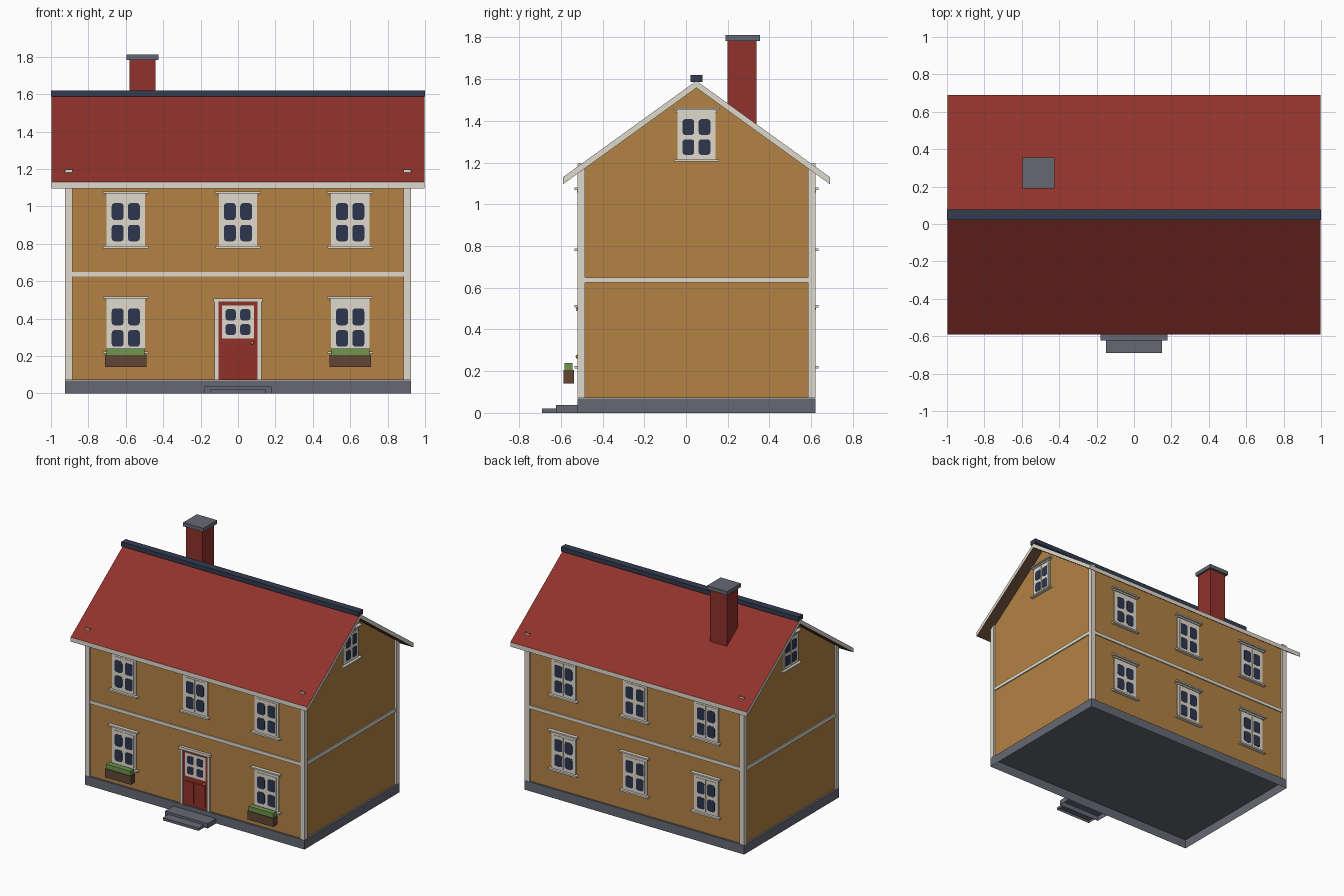
import bpy
import bmesh
from math import pi
from mathutils import Matrix, Vector

cube = bpy.data.objects.get("Cube")
if cube:
    bpy.data.objects.remove(cube)


def material(name, r, g, b):
    """Flat colour from sRGB bytes, stored as linear values."""
    lin = [((c / 255 + 0.055) / 1.055) ** 2.4 for c in (r, g, b)]
    m = bpy.data.materials.new(name)
    m.use_nodes = True
    m.diffuse_color = (*lin, 1)
    m.node_tree.nodes["Principled BSDF"].inputs["Base Color"].default_value = (*lin, 1)
    return m


OCHRE = material("ochre wall", 180, 130, 68)
CREAM = material("cream trim", 224, 218, 205)
RED = material("red roof", 145, 50, 44)
DOOR_RED = material("door red", 146, 48, 40)
STONE = material("grey stone", 102, 105, 116)
NAVY = material("dark ridge", 51, 60, 80)
GLASS = material("dark glass", 46, 54, 78)
BROWN = material("brown wood", 98, 70, 54)
GREEN = material("leaf green", 112, 150, 76)
BRASS = material("brass", 215, 150, 60)


def add_box(bm, lo, hi, mat=0, round_by=0):
    """Box between two corners; round_by rounds the corners seen from the front."""
    lo, hi = Vector(lo), Vector(hi)
    mtx = Matrix.Translation((lo + hi) / 2) @ Matrix.Diagonal((*(hi - lo), 1))
    before = set(bm.faces)
    verts = bmesh.ops.create_cube(bm, size=1, matrix=mtx)["verts"]
    if round_by:
        edges = {e for v in verts for e in v.link_edges
                 if abs(e.verts[0].co.y - e.verts[1].co.y) > 1e-5}
        bmesh.ops.bevel(bm, geom=list(edges), offset=round_by, segments=3,
                        profile=0.5, affect='EDGES')
    for f in set(bm.faces) - before:
        f.material_index = mat


def make_mesh(name, bm, mats):
    me = bpy.data.meshes.new(name)
    bm.to_mesh(me)
    bm.free()
    for m in mats:
        me.materials.append(m)
    return me


def place(name, me, loc=(0, 0, 0), turn=0.0, scale=(1, 1, 1)):
    ob = bpy.data.objects.new(name, me)
    ob.location, ob.rotation_euler.z, ob.scale = loc, turn, scale
    bpy.context.collection.objects.link(ob)
    return ob


def box(name, lo, hi, mat, open_end=0):
    """Single box; open_end -1 leaves off the bottom, 1 the top."""
    bm = bmesh.new()
    add_box(bm, lo, hi)
    bm.normal_update()
    if open_end:
        ends = [f for f in bm.faces if f.normal.z * open_end > 0.9]
        bmesh.ops.delete(bm, geom=ends, context='FACES')
    return place(name, make_mesh(name, bm, [mat]))


def extrude_x(name, profile, half, mats, rule=None):
    """Prism along x from a (y, z) profile."""
    bm = bmesh.new()
    face = bm.faces.new([bm.verts.new((-half, y, z)) for y, z in profile])
    moved = bmesh.ops.extrude_face_region(bm, geom=[face])["geom"]
    bmesh.ops.translate(bm, vec=(2 * half, 0, 0),
                        verts=[g for g in moved if isinstance(g, bmesh.types.BMVert)])
    bmesh.ops.recalc_face_normals(bm, faces=bm.faces[:])
    if rule:
        for f in bm.faces:
            f.material_index = rule(f.normal)
    return place(name, make_mesh(name, bm, mats))


MID = 0.05                     # the ridge line in y
WALL_X, WALL_Y = 0.91, 0.558   # half sizes of the walls
FLOOR = 0.071                  # just above the foundation
EAVE, EAVE_Z, RIDGE_Z, THICK = 0.64, 1.13, 1.592, 0.034
SLOPE = (RIDGE_Z - EAVE_Z) / EAVE
wall_top = RIDGE_Z - THICK - SLOPE * WALL_Y

# Foundation (an open-bottomed shell), walls and roof
box("foundation", (-0.924, MID - 0.57, 0), (0.924, MID + 0.57, 0.07), STONE, -1)
extrude_x("walls", [(MID - WALL_Y, FLOOR), (MID + WALL_Y, FLOOR), (MID + WALL_Y, wall_top),
                    (MID, RIDGE_Z - THICK), (MID - WALL_Y, wall_top)], WALL_X, [OCHRE])
extrude_x("roof", [(MID - EAVE, EAVE_Z), (MID, RIDGE_Z), (MID + EAVE, EAVE_Z),
                   (MID + EAVE, EAVE_Z - THICK), (MID, RIDGE_Z - THICK),
                   (MID - EAVE, EAVE_Z - THICK)], 0.996, [RED, CREAM, BROWN],
          lambda n: 0 if n.z > 0.3 else 2 if n.z < -0.3 else 1)
box("ridge_cap", (-1, MID - 0.028, 1.587), (1, MID + 0.028, 1.62), NAVY)

# Chimney
box("chimney", (-0.58, 0.2, 1.3), (-0.44, 0.337, 1.785), RED)
box("chimney_cap", (-0.595, 0.19, 1.783), (-0.425, 0.355, 1.812), STONE)

# Corner posts and the belt course between the floors
for sx, side in ((-1, "right"), (1, "left")):
    for sy, end in ((-1, "front"), (1, "back")):
        xs = sorted((sx * 0.885, sx * 0.924))
        ys = sorted((MID + sy * 0.535, MID + sy * 0.57))
        box(f"corner_post_{end}_{side}", (xs[0], ys[0], FLOOR), (xs[1], ys[1], 1.196), CREAM, 1)
    xs = sorted((sx * 0.9, sx * 0.918))
    box(f"belt_{side}", (xs[0], MID - 0.535, 0.624), (xs[1], MID + 0.535, 0.65), CREAM)
for sy, end in ((-1, "front"), (1, "back")):
    ys = sorted((MID + sy * 0.55, MID + sy * 0.566))
    box(f"belt_{end}", (-0.885, ys[0], 0.624), (0.885, ys[1], 0.65), CREAM)


def add_panes(bm, x_in, x_out, rows, y, r):
    for s in (-1, 1):
        a, b = sorted((s * x_in, s * x_out))
        for z0, z1 in rows:
            add_box(bm, (a, y - 0.002, z0), (b, y, z1), 1, r)


# One window, shared by every opening: origin on the wall at the sill
bm = bmesh.new()
add_box(bm, (-0.102, -0.007, 0.01), (0.102, 0.01, 0.295))
for s in (-1, 1):
    a, b = sorted((s * 0.003, s * 0.084))
    add_box(bm, (a, -0.010, 0.024), (b, 0, 0.268))
add_panes(bm, 0.012, 0.075, ((0.038, 0.126), (0.152, 0.242)), -0.010, 0.015)
add_box(bm, (-0.121, -0.026, 0), (0.121, 0, 0.012))
for half, depth, z in ((0.110, 0.014, 0.281), (0.123, 0.026, 0.294)):
    add_box(bm, (-half, -depth, z), (half, 0, z + 0.011))
window = make_mesh("window", bm, [CREAM, GLASS])

for x, col in ((-0.6, "right"), (0, "centre"), (0.6, "left")):
    for z, floor in ((0.212, "lower"), (0.775, "upper")):
        place(f"window_back_{floor}_{col}", window, (x, MID + WALL_Y, z), pi)
        if floor == "upper" or x:
            place(f"window_front_{floor}_{col}", window, (x, MID - WALL_Y, z))
for s, side in ((-1, "right"), (1, "left")):
    place(f"window_gable_{side}", window, (s * WALL_X, MID, 1.205), s * pi / 2, (0.89, 1, 0.84))

# Door with casing, glazed upper part, lower panels and knob
front = MID - WALL_Y
box("door_leaf", (-0.105, front - 0.004, FLOOR), (0.105, front + 0.01, 0.49), DOOR_RED)
for s, side in ((-1, "right"), (1, "left")):
    xs = sorted((s * 0.103, s * 0.125))
    box(f"door_jamb_{side}", (xs[0], front - 0.012, FLOOR), (xs[1], front, 0.49), CREAM)
    xs = sorted((s * 0.012, s * 0.085))
    box(f"door_panel_{side}", (xs[0], front - 0.008, 0.095), (xs[1], front, 0.255), DOOR_RED)
box("door_head", (-0.131, front - 0.02, 0.488), (0.131, front, 0.508), CREAM)
bm = bmesh.new()
add_box(bm, (-0.086, front - 0.008, 0.293), (0.086, front, 0.47))
add_panes(bm, 0.012, 0.066, ((0.313, 0.37), (0.39, 0.45)), front - 0.008, 0.012)
place("door_light", make_mesh("door_light", bm, [CREAM, GLASS]))
bm = bmesh.new()
bmesh.ops.create_uvsphere(bm, u_segments=12, v_segments=8, radius=0.009)
for f in bm.faces:
    f.smooth = True
place("door_knob", make_mesh("door_knob", bm, [BRASS]), (0.076, front - 0.012, 0.27))

# Steps, open underneath like the foundation
box("step_upper", (-0.18, -0.622, 0), (0.18, -0.521, 0.037), STONE, -1)
box("step_lower", (-0.15, -0.69, 0), (0.15, -0.623, 0.02), STONE, -1)

# Flower boxes under the lower front windows
for x, side in ((-0.6, "right"), (0.6, "left")):
    box(f"flower_box_{side}", (x - 0.11, -0.588, 0.14), (x + 0.11, -0.537, 0.205), BROWN)
    box(f"flower_box_plants_{side}", (x - 0.104, -0.583, 0.2), (x + 0.104, -0.543, 0.24), GREEN)
